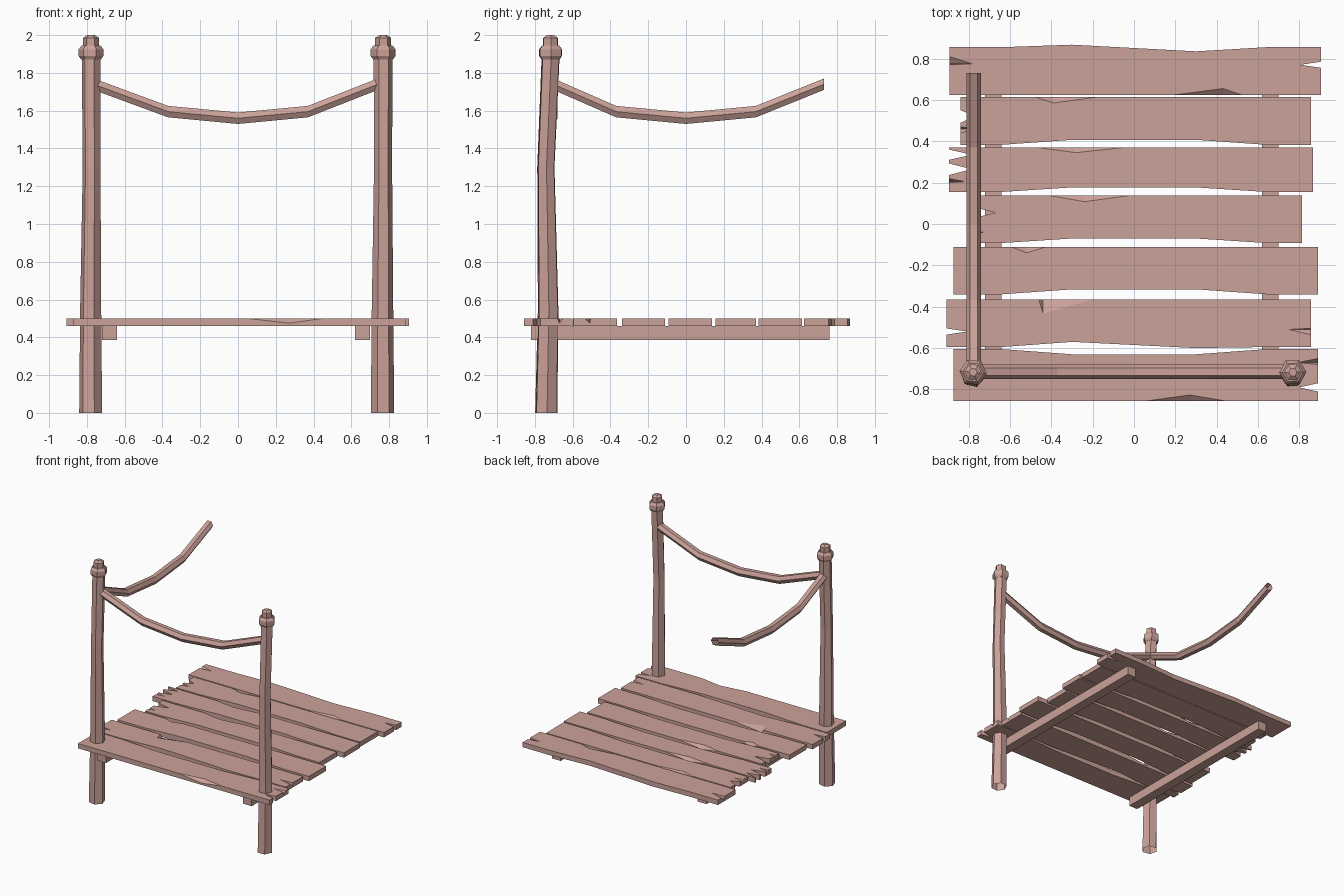
import bpy
import bmesh
from math import cos, sin, radians
from mathutils import Vector

if "Cube" in bpy.data.objects:
    bpy.data.objects.remove(bpy.data.objects["Cube"])

# One weathered wood colour
wood = bpy.data.materials.new("dusty_pink_wood")
wood.use_nodes = True
colour = (0.6, 0.36, 0.32, 1)
wood.diffuse_color = colour
wood.node_tree.nodes["Principled BSDF"].inputs["Base Color"].default_value = colour

TOP, UNDER = 0.5, 0.46


def add_object(name, bm):
    bmesh.ops.recalc_face_normals(bm, faces=bm.faces)
    mesh = bpy.data.meshes.new(name)
    bm.to_mesh(mesh)
    bm.free()
    mesh.materials.append(wood)
    obj = bpy.data.objects.new(name, mesh)
    bpy.context.collection.objects.link(obj)
    return obj


def loft(bm, rings, cap_start=False, cap_end=False):
    """Skin a list of equal-sized point rings."""
    loops = [[bm.verts.new(p) for p in ring] for ring in rings]
    for low, high in zip(loops, loops[1:]):
        for i in range(len(low)):
            j = (i + 1) % len(low)
            bm.faces.new((low[i], low[j], high[j], high[i]))
    if cap_start:
        bm.faces.new(loops[0][::-1])
    if cap_end:
        bm.faces.new(loops[-1])


def hexagon(center, radius, u, v, turn=0):
    angles = [radians(turn + 60 * i) for i in range(6)]
    return [Vector(center) + radius * (cos(a) * u + sin(a) * v) for a in angles]


X, Y, Z = Vector((1, 0, 0)), Vector((0, 1, 0)), Vector((0, 0, 1))


# Posts: slightly crooked hexagonal shafts with a collar and knob
def post(name, path, turn):
    bm = bmesh.new()
    loft(bm, [hexagon((x, y, z), r, X, Y, turn) for x, y, z, r in path], cap_end=True)
    add_object(name, bm)
    x, y = path[-1][:2]
    for part, profile in (
        ("collar", ((1.87, 0.052), (1.89, 0.066), (1.925, 0.066), (1.945, 0.05))),
        ("knob", ((1.94, 0.043), (1.985, 0.043), (2.0, 0.02))),
    ):
        bm = bmesh.new()
        loft(bm, [hexagon((x, y, z), r, X, Y, turn / 2) for z, r in profile], True, True)
        add_object(f"{name}_{part}", bm)


post("right_post", ((-0.78, -0.74, 0, 0.062), (-0.78, -0.73, 0.55, 0.057),
                    (-0.775, -0.742, 1.3, 0.048), (-0.778, -0.717, 1.88, 0.05)), -12)
post("left_post", ((0.765, -0.74, 0, 0.062), (0.765, -0.73, 0.55, 0.057),
                   (0.768, -0.742, 1.3, 0.048), (0.768, -0.717, 1.88, 0.05)), 4)


# Sagging ropes: hexagonal sections along a polyline
def rope(name, origin, along, across, start, end):
    bm = bmesh.new()
    path = ((start, 1.735), (-0.37, 1.595), (0, 1.56), (0.37, 1.595), (end, 1.74))
    loft(bm, [hexagon(origin + along * d + Z * z, 0.035, across, Z) for d, z in path])
    add_object(name, bm)


rope("front_rope", Y * -0.715, X, Y, -0.75, 0.74)
rope("side_rope", X * -0.775, Y, X, -0.69, 0.73)

# Two support beams under the deck
for name, x in (("right_beam", -0.68), ("left_beam", 0.66)):
    bm = bmesh.new()
    bmesh.ops.create_cube(bm, size=1)
    bmesh.ops.scale(bm, vec=(0.08, 1.58, 0.075), verts=bm.verts)
    bmesh.ops.translate(bm, vec=(x, -0.03, 0.4225), verts=bm.verts)
    add_object(name, bm)


# Deck planks: wavy outlines with split ends and chipped edges
def plank(name, x0, x1, y0, y1, front=(0, 0), back=(0, 0), left=(), right=(), chips=()):
    """left / right: through splits (y, half width, depth) at the low-x / high-x end;
    chips: (side, from, to, tip, inward) along a top edge."""
    outline = [(x0, y0), (-0.64, y0), (-0.3, y0 + front[0]), (0.3, y0 + front[1]),
               (0.64, y0), (x1, y0)]
    for y, half, depth in sorted(right):
        outline += [(x1, y - half), (x1 - depth, y), (x1, y + half)]
    outline += [(x1, y1), (0.64, y1), (0.3, y1 + back[1]), (-0.3, y1 + back[0]),
                (-0.64, y1), (x0, y1)]
    for y, half, depth in sorted(left, reverse=True):
        outline += [(x0, y + half), (x0 + depth, y), (x0, y - half)]
    bm = bmesh.new()
    loft(bm, [[(x, y, z) for x, y in outline] for z in (UNDER, TOP)], True, True)
    board = add_object(name, bm)
    if not chips:
        return

    # Chip cutter: one small wedge per chip
    edges = {"left": (X * x0, Y, X), "right": (X * x1, Y, -X),
             "front": (Y * y0, X, Y), "back": (Y * y1, X, -Y)}
    bm = bmesh.new()
    for side, a, b, tip, inward in chips:
        base, along, inside = edges[side]
        base = base + Z * TOP
        points = [base + along * a, base + along * b,
                  base + along * tip + inside * inward,
                  base + along * tip - Z * 0.025,
                  base + along * (a + b) / 2 - inside * 0.003 + Z * 0.003]
        verts = [bm.verts.new(p) for p in points]
        bmesh.ops.convex_hull(bm, input=verts)
    cutter = add_object(name + "_cutter", bm)
    cutter.hide_render = True
    cut = board.modifiers.new("chips", "BOOLEAN")
    cut.operation, cut.solver, cut.object = "DIFFERENCE", "EXACT", cutter
    bpy.context.view_layer.objects.active = board
    bpy.ops.object.modifier_apply(modifier=cut.name)
    bpy.data.objects.remove(cutter)


plank("plank_1", -0.893, 0.905, 0.625, 0.855, back=(0.012, -0.02),
      right=[(0.77, 0.015, 0.1)],
      chips=[("front", 0.2, 0.52, 0.43, 0.03), ("left", 0.77, 0.81, 0.775, 0.11)])
plank("plank_2", -0.838, 0.855, 0.383, 0.615, front=(0.024, 0.024),
      left=[(0.52, 0.03, 0.07)],
      chips=[("back", -0.48, -0.17, -0.39, 0.03), ("left", 0.44, 0.47, 0.46, 0.07)])
plank("plank_3", -0.895, 0.865, 0.155, 0.37, front=(0.022, 0.022),
      left=[(0.335, 0.025, 0.11), (0.265, 0.028, 0.11)],
      chips=[("back", -0.47, -0.05, -0.28, 0.025), ("left", 0.2, 0.22, 0.205, 0.08)])
plank("plank_4", -0.79, 0.812, -0.092, 0.138, front=(0.022, 0.022),
      left=[(0.055, 0.03, 0.12)],
      chips=[("back", -0.41, -0.02, -0.24, 0.03), ("left", -0.05, -0.03, -0.04, 0.06)])
plank("plank_5", -0.872, 0.89, -0.34, -0.112, front=(0.024, 0.024),
      chips=[("back", -0.59, -0.43, -0.52, 0.027)])
plank("plank_6", -0.907, 0.855, -0.595, -0.365, front=(0.025, -0.005),
      left=[(-0.52, 0.015, 0.1)],
      chips=[("back", -0.46, -0.2, -0.44, 0.068), ("right", -0.535, -0.505, -0.51, 0.11)])
plank("plank_7", -0.872, 0.89, -0.857, -0.605, back=(-0.025, -0.025),
      right=[(-0.79, 0.02, 0.09)],
      chips=[("front", 0.05, 0.45, 0.27, 0.03), ("right", -0.68, -0.65, -0.67, 0.1)])
